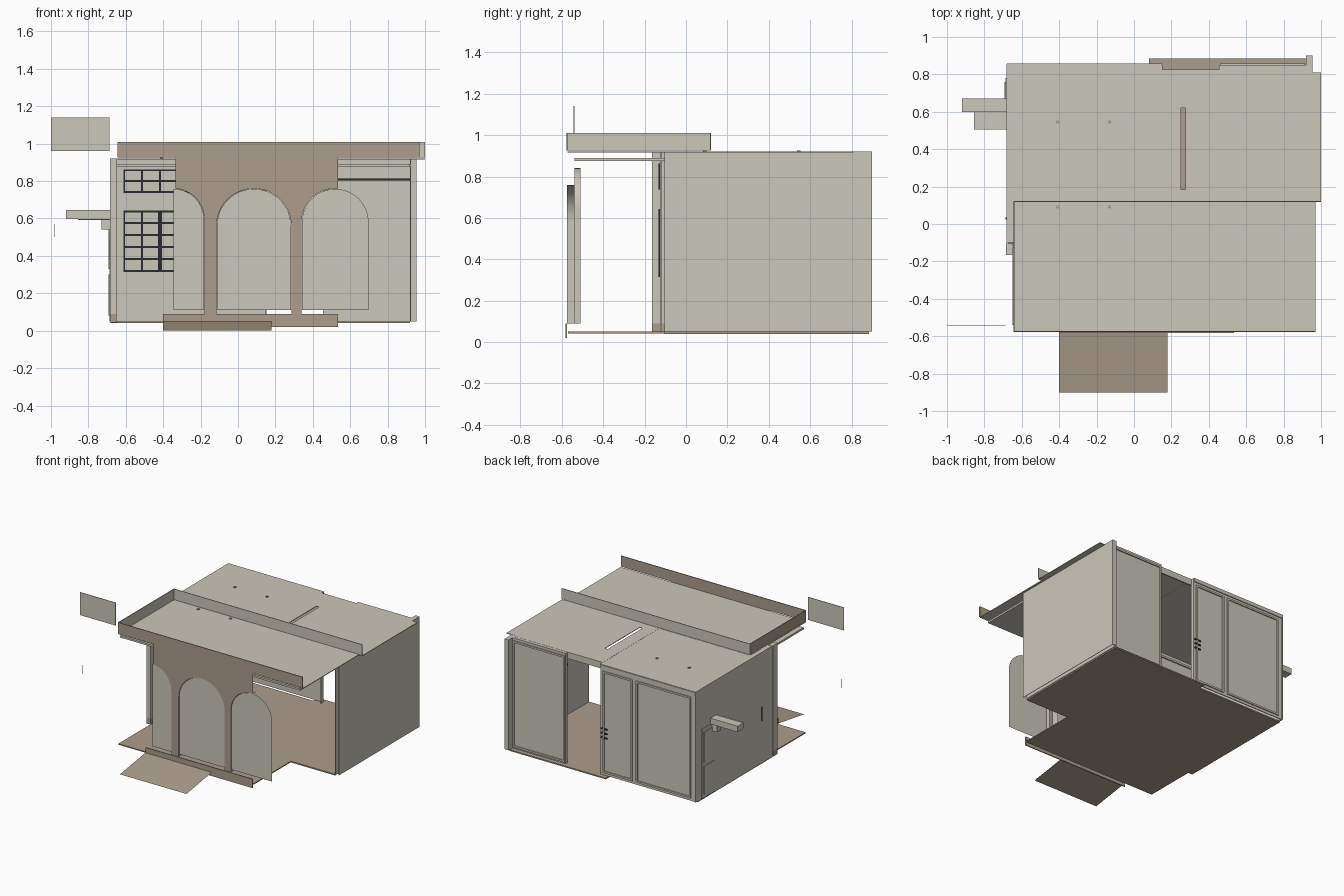
import bpy, bmesh, math

if "Cube" in bpy.data.objects:
    bpy.data.objects.remove(bpy.data.objects["Cube"])


def material(name, rgb):
    m = bpy.data.materials.new(name)
    m.diffuse_color = (*rgb, 1)
    m.use_nodes = True
    m.node_tree.nodes["Principled BSDF"].inputs["Base Color"].default_value = m.diffuse_color
    return m


PLASTER = material("pale plaster", (0.60, 0.57, 0.49))
TAN = material("tan stone", (0.41, 0.34, 0.26))
DARK = material("dark frame", (0.02, 0.024, 0.03))


def finish(name, bm, mat):
    me = bpy.data.meshes.new(name)
    bm.to_mesh(me)
    bm.free()
    me.materials.append(mat)
    ob = bpy.data.objects.new(name, me)
    bpy.context.collection.objects.link(ob)
    return ob


def box(name, x0, x1, y0, y1, z0, z1, mat):
    bm = bmesh.new()
    bmesh.ops.create_cube(bm, size=1)
    for v in bm.verts:
        v.co = (x0 if v.co.x < 0 else x1, y0 if v.co.y < 0 else y1, z0 if v.co.z < 0 else z1)
    return finish(name, bm, mat)


def sheet(name, points, mat):
    """One flat face."""
    bm = bmesh.new()
    bm.faces.new([bm.verts.new(p) for p in points])
    return finish(name, bm, mat)


def strip(name, xz, y0, y1, mat):
    """Profile in x/z swept along y."""
    bm = bmesh.new()
    a = [bm.verts.new((x, y0, z)) for x, z in xz]
    b = [bm.verts.new((x, y1, z)) for x, z in xz]
    for i in range(len(xz) - 1):
        f = bm.faces.new((a[i], a[i + 1], b[i + 1], b[i]))
        f.smooth = True
    return finish(name, bm, mat)


def arch(cx, r, z0, top, a0=180, a1=0, n=24):
    """Arch outline from angle a0 to a1, with legs down to z0."""
    pts = []
    for i in range(n + 1):
        a = math.radians(a0 + (a1 - a0) * i / n)
        pts.append((cx + r * math.cos(a), top - r + r * math.sin(a)))
    return [(pts[0][0], z0)] + pts + [(pts[-1][0], z0)]


# Floors and ramp
box("room_floor", -0.68, 0.92, -0.105, 0.825, 0.04, 0.05, TAN)
box("back_sill_floor", 0.08, 0.92, 0.825, 0.885, 0.04, 0.05, TAN)
box("porch_floor", -0.645, 0.535, -0.57, -0.105, 0.042, 0.05, TAN)
sheet("entry_ramp", [(-0.4, -0.9, 0), (0.18, -0.9, 0), (0.18, -0.58, 0.05), (-0.4, -0.58, 0.05)], TAN)
box("plinth", -0.4, 0.535, -0.583, -0.575, 0.02, 0.09, TAN)

# Arcade front: one sheet with a half arch, a full arch and a partial arch
FY = -0.575
bays = [(-0.345, 0.165, 90, 0), (0.085, 0.2, 180, 0), (0.52, 0.18, 180, 85)]
left = [p for p in arch(-0.345, 0.165, 0.09, 0.76, 86, 0)][1:]
mid = arch(0.085, 0.2, 0.09, 0.76)
right = arch(0.52, 0.18, 0.09, 0.76, 180, 85)[:-1]
outline = [(-0.334, 0.925)] + left + mid + right + [(0.535, 0.925)]
sheet("arcade_wall", [(x, FY, z) for x, z in outline], TAN)

# Arch reveals, stepped in two depths, and the panels that fill the arches
for i, (cx, r, a0, a1) in enumerate(bays):
    strip(f"arch_reveal_{i}", arch(cx, r, 0.09, 0.76, a0, a1)[(1 if a0 == 90 else 0):(-1 if a1 == 85 else None)],
          FY, -0.54, PLASTER)
    panel = arch(cx, r - 0.002, 0.11, 0.758, a0, 0)
    sheet(f"arch_panel_{i}", [(x, FY + 0.004, z) for x, z in panel], PLASTER)
strip("inner_arch_reveal", arch(0.085, 0.2, 0.09, 0.84), -0.54, -0.51, PLASTER)

# Right wall: hollow, open at the front
box("right_wall_outer", 0.951, 0.955, -0.105, 0.9, 0.05, 0.92, PLASTER)
box("right_wall_inner", 0.92, 0.924, -0.105, 0.9, 0.05, 0.92, PLASTER)
box("right_wall_cap", 0.92, 0.955, -0.105, 0.9, 0.915, 0.92, PLASTER)
box("right_wall_back_edge", 0.92, 0.955, 0.895, 0.9, 0.05, 0.92, PLASTER)

# Left wall with front pilaster
box("left_wall", -0.683, -0.675, -0.105, 0.855, 0.05, 0.92, PLASTER)
box("left_pilaster", -0.685, -0.65, -0.165, -0.105, 0.09, 0.92, PLASTER)
box("pilaster_base", -0.685, -0.65, -0.165, -0.105, 0.045, 0.09, TAN)

# Left shopfront wall with dark window bars
box("shopfront_wall", -0.65, -0.12, -0.125, -0.115, 0.05, 0.92, PLASTER)


def window(name, xs, zs):
    y0, y1, t = -0.132, -0.125, 0.005
    for i, x in enumerate(xs):
        w = 0.011 if i == 2 and len(zs) > 3 else t
        box(f"{name}_upright_{i}", x - w, x + w, y0, y1, zs[0], zs[-1], DARK)
    for i, z in enumerate(zs):
        box(f"{name}_bar_{i}", xs[0] - t, xs[-1] + t, y0, y1, z - t, z + t, DARK)


cols = [-0.608, -0.513, -0.418, -0.323, -0.228]
window("main_window", cols, [0.32, 0.384, 0.448, 0.512, 0.576, 0.638])
window("top_window", cols, [0.742, 0.80, 0.858])

# Back walls with a doorway between them
box("back_wall_left", -0.68, 0.15, 0.843, 0.85, 0.05, 0.92, PLASTER)
box("doorway_side", 0.146, 0.152, 0.82, 0.85, 0.05, 0.92, PLASTER)
box("back_wall_right", 0.455, 0.92, 0.825, 0.85, 0.05, 0.92, PLASTER)
box("doorway_header", 0.15, 0.455, 0.815, 0.825, 0.87, 0.92, PLASTER)
box("back_cornice", -0.68, 0.15, 0.85, 0.857, 0.89, 0.915, PLASTER)


def frame(name, x0, x1, z0, z1, y, w=0.014):
    d = y + 0.008
    box(name + "_top", x0, x1, y, d, z1 - w, z1, PLASTER)
    box(name + "_bottom", x0, x1, y, d, z0, z0 + w, PLASTER)
    box(name + "_side_a", x0, x0 + w, y, d, z0, z1, PLASTER)
    box(name + "_side_b", x1 - w, x1, y, d, z0, z1, PLASTER)


frame("back_panel_frame", -0.64, -0.16, 0.07, 0.87, 0.85)
frame("back_door_frame", -0.13, 0.13, 0.07, 0.87, 0.85)
frame("right_panel_frame", 0.46, 0.915, 0.06, 0.9, 0.85)
for i in range(3):
    box(f"vent_slat_{i}", 0.09, 0.145, 0.85, 0.858, 0.34 + 0.035 * i, 0.35 + 0.035 * i, DARK)

# Side door, wall slot and canopy on the left
for i, (z0, z1) in enumerate([(0.08, 0.3), (0.33, 0.57)]):
    box(f"side_door_panel_{i}", -0.692, -0.687, 0.64, 0.76, z0, z1, PLASTER)
box("side_door", -0.687, -0.683, 0.62, 0.78, 0.05, 0.6, PLASTER)
box("wall_slot", -0.687, -0.683, 0.025, 0.035, 0.38, 0.49, DARK)
box("canopy", -0.92, -0.68, 0.6, 0.67, 0.598, 0.645, PLASTER)
box("canopy_shelf", -0.855, -0.68, 0.505, 0.6, 0.592, 0.597, PLASTER)
box("canopy_bracket", -0.73, -0.68, 0.615, 0.655, 0.54, 0.598, PLASTER)

# Hanging sign board and its small plate
box("sign_board", -1.0, -0.688, -0.543, -0.539, 0.96, 1.14, PLASTER)
box("sign_plate", -0.982, -0.979, -0.543, -0.539, 0.5, 0.57, PLASTER)

# Roof with a long skylight slot
RZ = (0.916, 0.921)
box("front_roof", -0.645, 0.97, -0.572, 0.12, *RZ, PLASTER)
box("shop_roof_left", -0.68, 0.15, -0.1, 0.855, 0.915, 0.92, PLASTER)
box("shop_roof_mid", 0.15, 0.25, 0.12, 0.825, *RZ, PLASTER)
box("shop_roof_right", 0.275, 1.0, 0.12, 0.81, *RZ, PLASTER)
box("shop_roof_edge", 0.275, 0.92, 0.81, 0.825, *RZ, PLASTER)
for y0, y1 in ((0.12, 0.185), (0.62, 0.825)):
    box("slot_end", 0.25, 0.275, y0, y1, *RZ, PLASTER)
for x in (-0.41, -0.13):
    for y in (0.09, 0.545):
        box("roof_cap", x - 0.008, x + 0.008, y - 0.008, y + 0.008, 0.92, 0.926, TAN)

# Parapet, open on the right
box("parapet_front", -0.645, 0.97, -0.578, -0.572, 0.925, 1.01, TAN)
box("parapet_left", -0.645, -0.642, -0.575, 0.12, 0.925, 1.01, TAN)
box("parapet_left_lining", -0.642, -0.639, -0.572, 0.117, 0.925, 1.01, PLASTER)
box("parapet_back", -0.645, 1.0, 0.117, 0.122, 0.925, 1.01, PLASTER)

# Porch ceiling and interior rail
box("porch_ceiling", -0.65, 0.92, -0.54, -0.105, 0.875, 0.89, PLASTER)
box("inner_rail", 0.47, 0.92, 0.8, 0.824, 0.803, 0.815, DARK)
